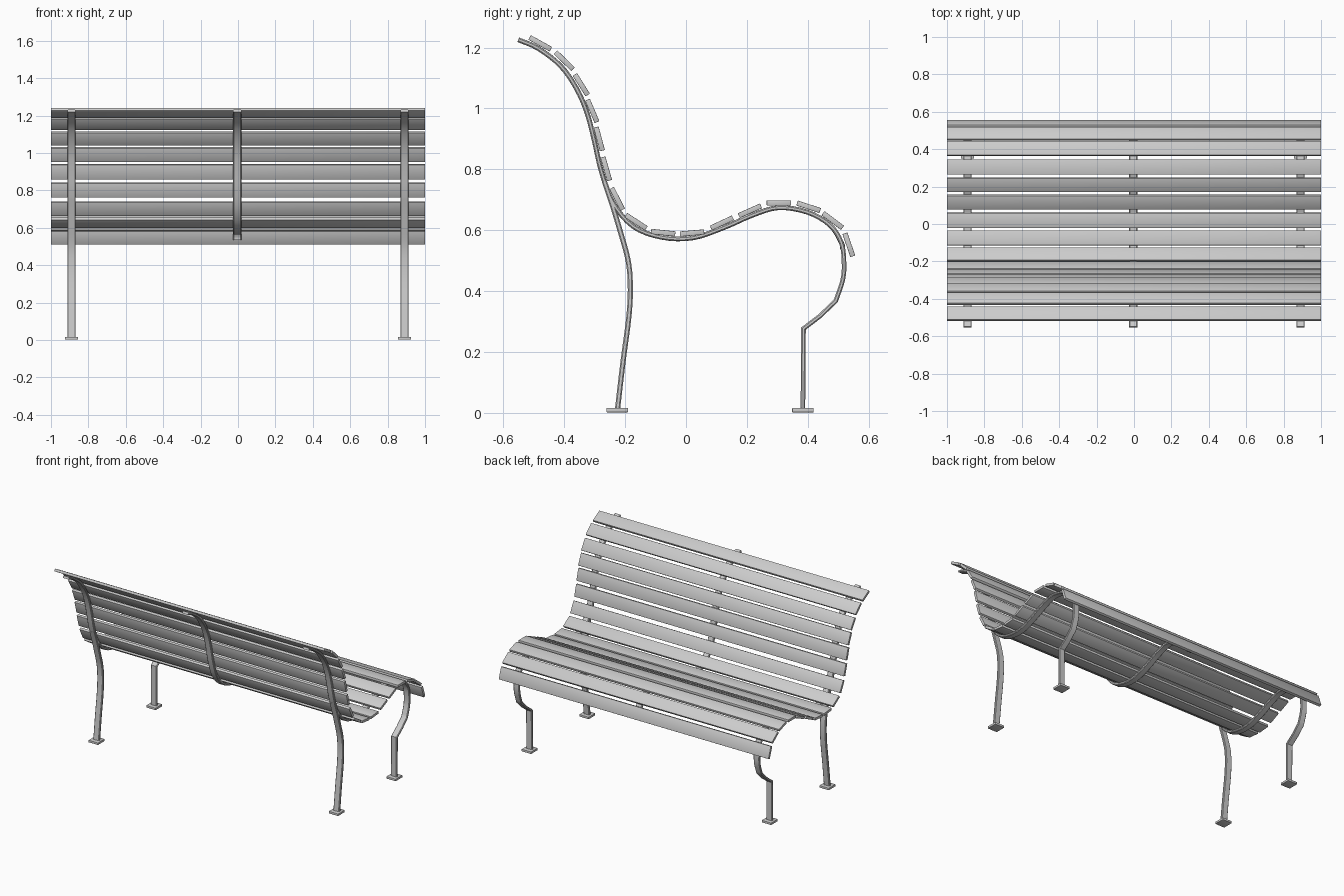
import bpy, bmesh, math
from mathutils import Vector

if "Cube" in bpy.data.objects:
    bpy.data.objects.remove(bpy.data.objects["Cube"])


def finish(name, bm):
    bmesh.ops.recalc_face_normals(bm, faces=bm.faces)
    me = bpy.data.meshes.new(name)
    bm.to_mesh(me)
    bm.free()
    ob = bpy.data.objects.new(name, me)
    bpy.context.collection.objects.link(ob)
    bpy.ops.object.select_all(action='DESELECT')
    ob.select_set(True)
    bpy.context.view_layer.objects.active = ob
    bpy.ops.object.shade_smooth_by_angle(angle=math.radians(35))
    return ob


def box(name, size, loc, angle=0, bevel=0.0):
    bm = bmesh.new()
    bmesh.ops.create_cube(bm, size=1)
    bmesh.ops.scale(bm, vec=size, verts=bm.verts)
    if bevel:
        bmesh.ops.bevel(bm, geom=bm.edges[:], offset=bevel, segments=2,
                        affect='EDGES', profile=0.5)
    ob = finish(name, bm)
    ob.location = loc
    ob.rotation_euler.x = math.radians(angle)


def smooth(pts, steps=4):
    """Catmull-Rom curve through (y, z) points."""
    p = [Vector(q) for q in pts]
    p = [2 * p[0] - p[1]] + p + [2 * p[-1] - p[-2]]
    out = []
    for a, b, c, d in zip(p, p[1:], p[2:], p[3:]):
        for i in range(steps):
            t = i / steps
            out.append(0.5 * (2 * b + (c - a) * t + (2 * a - 5 * b + 4 * c - d) * t * t
                              + (3 * b - a - 3 * c + d) * t ** 3))
    return out + [p[-2]]


def bar(name, path, x, thick, width=0.044, r=0.004):
    """Flat bar with eased edges swept along a path in the side plane."""
    w, h = width / 2, thick / 2
    prof = [(w - r, h), (w, h - r), (w, r - h), (w - r, -h),
            (r - w, -h), (-w, r - h), (-w, h - r), (r - w, h)]
    bm = bmesh.new()
    rings = []
    for i, p in enumerate(path):
        d0 = (p - path[max(i - 1, 0)]).normalized()
        d1 = (path[min(i + 1, len(path) - 1)] - p).normalized()
        t = (d0 + d1).normalized()
        n = Vector((-t.y, t.x))
        miter = 1 / max(0.5, t.dot(d1 if d1.length else d0))
        rings.append([bm.verts.new((x + u, p.x + n.x * v * miter, p.y + n.y * v * miter))
                      for u, v in prof])
    for a, b in zip(rings, rings[1:]):
        for k in range(8):
            bm.faces.new((a[k], a[(k + 1) % 8], b[(k + 1) % 8], b[k]))
    bm.faces.new(rings[0])
    bm.faces.new(rings[-1])
    finish(name, bm)


# Slats: side position and tilt
slats = [(-.479, 1.214, -29), (-.400, 1.157, -44), (-.344, 1.078, -58), (-.308, .992, -67),
         (-.285, .900, -75), (-.262, .802, -74), (-.226, .703, -63), (-.164, .628, -33),
         (-.075, .592, -6), (.020, .591, 5), (.118, .624, 25), (.210, .664, 24),
         (.305, .690, 0), (.403, .677, -18), (.482, .632, -37), (.535, .552, -71)]
for i, (y, z, a) in enumerate(slats):
    box(f"slat_{i + 1}", (2, 0.08, 0.017), (0, y, z), a, 0.0015)

# Curved support under the backrest and seat
top = [(-.551, 1.226), (-.485, 1.197), (-.412, 1.140), (-.360, 1.066), (-.325, .985),
       (-.301, .893), (-.279, .797), (-.242, .694), (-.174, .613), (-.080, .577),
       (.022, .575), (.125, .609), (.217, .649), (.303, .674), (.397, .660),
       (.472, .618), (.510, .560)]
front = [(.519, .495), (.515, .437), (.492, .368)]
support = smooth(top + front)
front_leg = support + [Vector(q) for q in ((.440, .318), (.386, .277), (.384, .012))]
rear_leg = smooth([(-.268, .760), (-.243, .686), (-.215, .593), (-.191, .505), (-.183, .425),
                   (-.187, .322), (-.207, .167), (-.225, .012)])

bar("centre_support", smooth(top + [(.515, .535)]), -0.004, 0.016)
for side, x in (("left", -0.89), ("right", 0.89)):
    bar(f"frame_and_front_leg_{side}", front_leg, x, 0.015)
    bar(f"rear_leg_{side}", rear_leg, x, 0.017)
    # Foot plates
    for end, y in (("front", .384), ("rear", -.226)):
        box(f"{end}_foot_{side}", (0.07, 0.07, 0.014), (x, y, 0.009), 0, 0.001)
